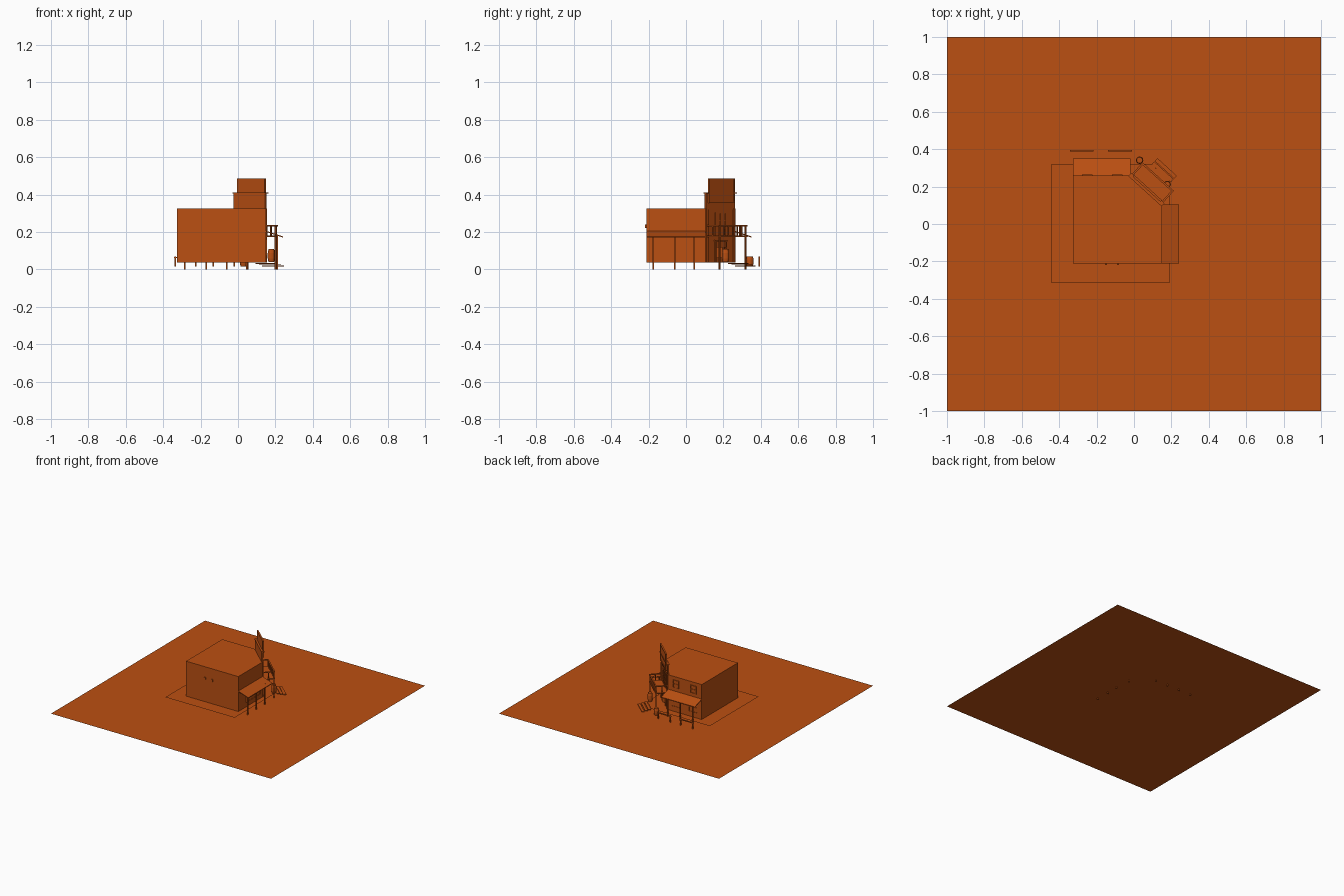
import bpy, bmesh, math
from mathutils import Matrix, Vector

if "Cube" in bpy.data.objects:
    bpy.data.objects.remove(bpy.data.objects["Cube"])

mat = bpy.data.materials.new("rust_wood")
mat.diffuse_color = (0.5, 0.08, 0.006, 1)
mat.use_nodes = True
mat.node_tree.nodes["Principled BSDF"].inputs["Base Color"].default_value = mat.diffuse_color

# local frame of the chamfered corner: u along wall, n outward
A, B = Vector((-0.02, 0.26, 0)), Vector((0.15, 0.105, 0))
ANG = math.atan2(B.y - A.y, B.x - A.x)
CORNER = Matrix.Translation((A + B) / 2) @ Matrix.Rotation(ANG, 4, 'Z')
# frame of the side wall: u runs along -y, n outward (+x)
SIDE = Matrix.Translation((0.15, 0, 0)) @ Matrix.Rotation(-math.pi / 2, 4, 'Z')
BACK = Matrix.Translation((0, 0.26, 0))
WORLD = Matrix.Identity(4)


def finish(name, bm, frame=WORLD):
    me = bpy.data.meshes.new(name)
    bm.to_mesh(me)
    bm.free()
    me.materials.append(mat)
    ob = bpy.data.objects.new(name, me)
    ob.matrix_world = frame
    bpy.context.collection.objects.link(ob)
    return ob


def box(name, lo, hi, frame=WORLD):
    bm = bmesh.new()
    lo, hi = Vector(lo), Vector(hi)
    m = Matrix.Translation((lo + hi) / 2) @ Matrix.Diagonal((*(hi - lo), 1))
    bmesh.ops.create_cube(bm, size=1, matrix=m)
    return finish(name, bm, frame)


def poly(name, pts, z, height=0, frame=WORLD):
    bm = bmesh.new()
    f = bm.faces.new([bm.verts.new((x, y, z)) for x, y in pts])
    if height:
        r = bmesh.ops.extrude_face_region(bm, geom=[f])
        bmesh.ops.translate(bm, vec=(0, 0, height),
                            verts=[v for v in r["geom"] if isinstance(v, bmesh.types.BMVert)])
        bmesh.ops.recalc_face_normals(bm, faces=bm.faces)
    return finish(name, bm, frame)


def porch_roof(name, u0, u1, frame):
    ob = box(name, (u0, 0, 0.2), (u1, 0.09, 0.206), frame)
    for v in ob.data.vertices:
        if v.co.y > 0.05:
            v.co.z -= 0.03


def post(name, u, n, z0, z1, frame, r=0.004):
    box(name, (u - r, n - r, z0), (u + r, n + r, z1), frame)


def window(name, u, z, w, h, frame, cols=2, rows=2):
    t = 0.005
    box(name + "_pane", (u - w / 2, -0.002, z), (u + w / 2, 0.001, z + h), frame)
    for i in range(cols + 1):
        x = u - w / 2 + w * i / cols
        box(name + "_upright", (x - t / 2, 0, z), (x + t / 2, t, z + h), frame)
    for i in range(rows + 1):
        y = z + h * i / rows
        box(name + "_crossbar", (u - w / 2 - t / 2, 0, y - t / 2), (u + w / 2 + t / 2, t, y + t / 2), frame)


def barrel(name, x, y, z, r, h):
    bm = bmesh.new()
    prev = None
    for k, s in ((0, 0.8), (0.3, 1), (0.7, 1), (1, 0.8)):
        ring = [bm.verts.new((x + r * s * math.cos(a), y + r * s * math.sin(a), z + h * k))
                for a in (i * math.tau / 12 for i in range(12))]
        if prev:
            for i in range(12):
                j = (i + 1) % 12
                bm.faces.new((prev[i], prev[j], ring[j], ring[i]))
        else:
            bm.faces.new(ring[::-1])
        prev = ring
    bm.faces.new(prev)
    finish(name, bm)


# ground and boardwalk sheets
poly("ground_sheet", [(-1, -1), (1, -1), (1, 1), (-1, 1)], 0.015)
poly("boardwalk", [(-0.44, -0.315), (0.19, -0.315), (0.19, 0.231), (0.092, 0.32), (-0.44, 0.32)], 0.038)

# main building with a chamfered corner
poly("building", [(-0.325, -0.21), (0.15, -0.21), (0.15, 0.105), (-0.02, 0.26), (-0.325, 0.26)], 0.036, 0.289)

# porch roofs and posts
porch_roof("back_porch_roof", -0.325, -0.02, BACK)
porch_roof("side_porch_roof", -0.105, 0.21, SIDE)
for u in (-0.285, -0.17, -0.06):
    post("back_porch_post", u, 0.06, 0, 0.185, BACK)
for u in (-0.045, 0.06, 0.175):
    post("side_porch_post", u, 0.06, 0, 0.185, SIDE)

# windows
for u in (-0.25, -0.09):
    window("upper_window", u, 0.235, 0.05, 0.06, BACK)
    window("lower_window", u, 0.08, 0.08, 0.08, BACK)
window("side_window", 0.015, 0.075, 0.18, 0.085, SIDE, 4, 1)

# corner false front
box("parapet", (-0.115, -0.008, 0.32), (0.115, 0.004, 0.41), CORNER)
box("cornice", (-0.12, -0.01, 0.405), (0.12, 0.014, 0.412), CORNER)
box("sign_board", (-0.1, 0.004, 0.355), (0.1, 0.011, 0.487), CORNER)
for z in (0.355, 0.48):
    box("sign_frame_rail", (-0.1, 0.008, z), (0.1, 0.016, z + 0.007), CORNER)
for s in (-1, 1):
    box("sign_frame_side", (s * 0.097 - 0.003, 0.008, 0.355), (s * 0.097 + 0.003, 0.016, 0.487), CORNER)
    box("corner_pilaster", (s * 0.108 - 0.007, 0, 0.036), (s * 0.108 + 0.007, 0.008, 0.325), CORNER)

# balcony with railing and supports
box("balcony_floor", (-0.113, 0, 0.174), (0.113, 0.096, 0.181), CORNER)
box("front_handrail", (-0.113, 0.086, 0.23), (0.113, 0.096, 0.237), CORNER)
for s in (-1, 1):
    box("side_handrail", (s * 0.108 - 0.005, 0, 0.23), (s * 0.108 + 0.005, 0.09, 0.237), CORNER)
    post("balcony_post", s * 0.103, 0.09, 0, 0.235, CORNER)
    post("side_baluster", s * 0.108, 0.045, 0.18, 0.232, CORNER, 0.003)
for i in range(-2, 3):
    post("baluster", i * 0.035, 0.091, 0.18, 0.232, CORNER, 0.003)

# upper double door and lower swing doors
window("balcony_door", 0, 0.182, 0.08, 0.12, CORNER, 2, 3)
for s in (-1, 1):
    box("door_jamb", (s * 0.042 - 0.004, 0, 0.036), (s * 0.042 + 0.004, 0.007, 0.15), CORNER)
    leaf = CORNER @ Matrix.Translation((s * 0.037, 0.004, 0)) @ Matrix.Rotation(-s * 0.5, 4, 'Z')
    box("swing_door", (min(0, -s * 0.035), 0, 0.06), (max(0, -s * 0.035), 0.004, 0.12), leaf)
box("door_lintel", (-0.048, 0, 0.148), (0.048, 0.008, 0.156), CORNER)

# entry steps
for i, z in enumerate((0.03, 0.024, 0.018)):
    n = 0.12 + i * 0.025
    box("entry_step", (-0.07, n, z - 0.002), (0.07, n + 0.021, z + 0.003), CORNER)

# hitching rails
for x0, x1 in ((-0.343, -0.217), (-0.14, -0.012)):
    box("hitching_rail", (x0, 0.387, 0.06), (x1, 0.395, 0.067))
    for x in (x0 + 0.008, x1 - 0.008):
        post("hitching_post", x, 0.391, 0.015, 0.07, WORLD)

# barrels
barrel("yard_barrel", 0.03, 0.341, 0.015, 0.02, 0.055)
barrel("porch_barrel", 0.178, 0.212, 0.038, 0.019, 0.07)

# small brackets on the plain front wall
for x in (-0.15, -0.085):
    box("wall_bracket", (x - 0.006, -0.218, 0.222), (x + 0.006, -0.21, 0.24))
